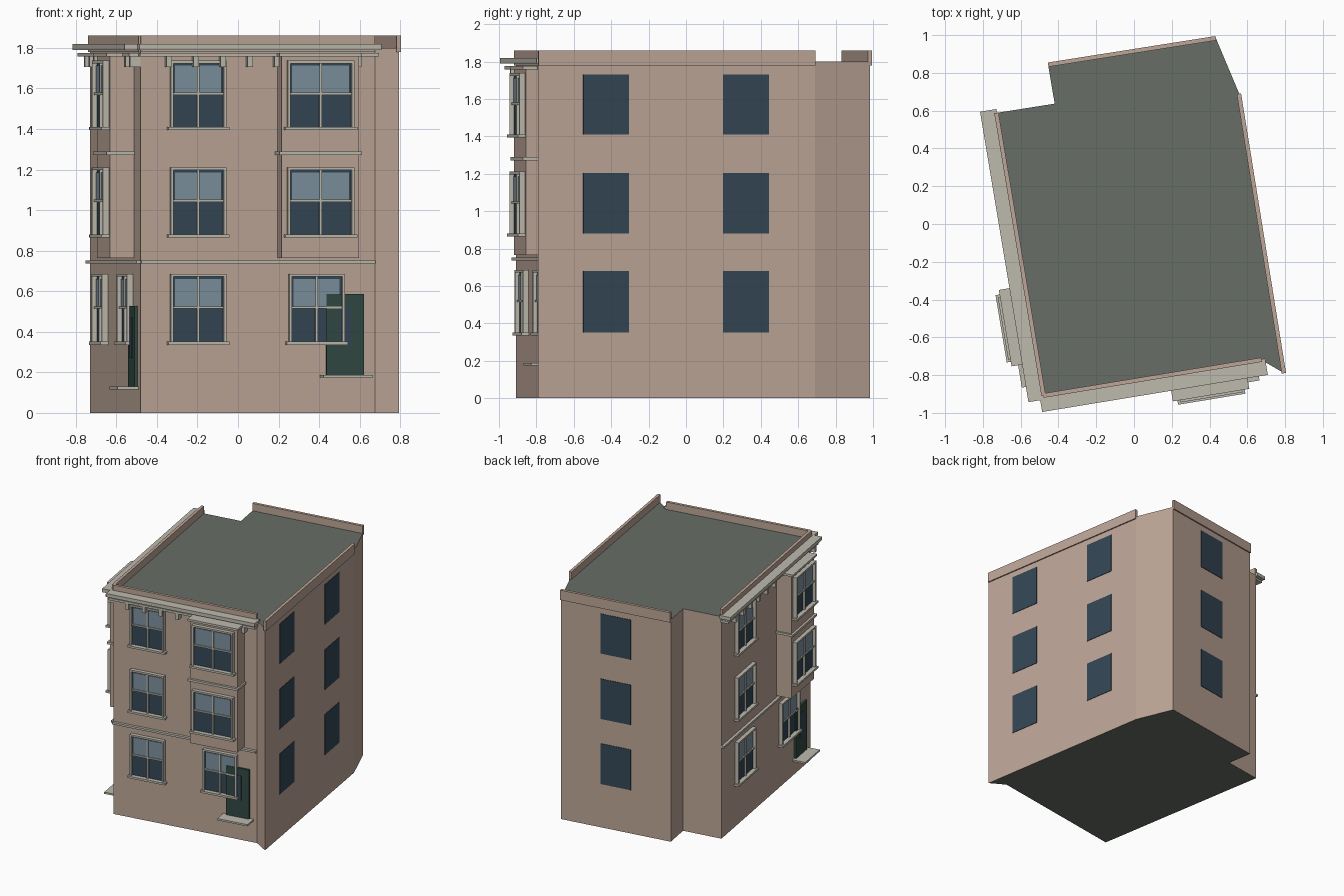
import bpy, bmesh
from mathutils import Vector

if "Cube" in bpy.data.objects:
    bpy.data.objects.remove(bpy.data.objects["Cube"])

def material(name, r, g, b):
    m = bpy.data.materials.new(name)
    m.diffuse_color = (r, g, b, 1)
    m.use_nodes = True
    m.node_tree.nodes["Principled BSDF"].inputs["Base Color"].default_value = m.diffuse_color
    return m

WALL = material("stucco", .51, .38, .31)
TRIM = material("trim", .51, .49, .42)
ROOF = material("roofing", .14, .155, .135)
DARK = material("dark_glass", .034, .061, .091)
LIGHT = material("light_glass", .205, .283, .342)
DOOR = material("door_green", .03, .065, .054)

def finish(bm, name, *mats):
    bmesh.ops.recalc_face_normals(bm, faces=bm.faces[:])
    me = bpy.data.meshes.new(name)
    bm.to_mesh(me)
    bm.free()
    for m in mats:
        me.materials.append(m)
    ob = bpy.data.objects.new(name, me)
    bpy.context.collection.objects.link(ob)
    return ob

class Facade:
    """Vertical plane: u runs along the wall, d runs outward, z is up."""
    def __init__(self, name, p, q, flip=False):
        self.name, self.p = name, Vector(p)
        v = Vector(q) - self.p
        self.length = v.length
        self.u = v.normalized()
        self.n = Vector((self.u.y, -self.u.x)) * (-1 if flip else 1)

    def boxes(self, name, mat, *items):
        """Each item is (u0, u1, z0, z1, d0, d1); all are joined in one part."""
        bm = bmesh.new()
        for u0, u1, z0, z1, d0, d1 in items:
            vs = bmesh.ops.create_cube(bm, size=1)["verts"]
            for v in vs:
                xy = (self.p + self.u * (u0 if v.co.x < 0 else u1)
                      + self.n * (d0 if v.co.y < 0 else d1))
                v.co = (xy.x, xy.y, z0 if v.co.z < 0 else z1)
        return finish(bm, f"{self.name}_{name}", mat)

    def sash_window(self, tag, c, w, z0, z1, d=0):
        a, b, t = c - w / 2, c + w / 2, .012
        mid = z0 + (z1 - z0) * .53
        self.boxes(f"window_glass_{tag}", DARK, (a, b, z0, z1, d - .005, d + .006))
        self.boxes(f"upper_sash_{tag}", LIGHT,
                   (a + .02, b - .02, mid, z1 - .02, d, d + .012))
        self.boxes(f"window_frame_{tag}", TRIM,
                   (a - .004, a + .009, z0, z1, d, d + .03),
                   (b - .009, b + .004, z0, z1, d, d + .03),
                   (a - .004, b + .004, z1 - .008, z1 + .006, d, d + .03),
                   (c - .006, c + .006, z0, z1, d, d + .02),
                   (a, b, mid - t, mid, d, d + .02))
        self.boxes(f"sill_{tag}", TRIM,
                   (a - .018, b + .018, z0 - .016, z0, d, d + .04))

# footprint corners, counter-clockwise from the front left
A, B, C, D = (-.48, -.91), (.675, -.72), (.795, -.79), (.557, .69)
E, F, G, H = (.433, .985), (-.455, .845), (-.42, .637), (-.73, .588)

# main body with roof and base
bm = bmesh.new()
base = bm.faces.new([bm.verts.new((x, y, 0)) for x, y in (A, B, C, D, E, F, G, H)])
ext = bmesh.ops.extrude_face_region(bm, geom=[base], use_keep_orig=True)
for v in ext["geom"]:
    if isinstance(v, bmesh.types.BMVert):
        v.co.z = 1.8
for f in bm.faces:
    f.material_index = 1 if len(f.verts) > 4 else 0
finish(bm, "building_body", WALL, ROOF)

front = Facade("front", A, B)
left = Facade("left", A, H, flip=True)
right = Facade("right", C, D)
back = Facade("back", E, F)
FLOORS = [(.352, .68), (.88, 1.205), (1.41, 1.732)]

# parapets
for s in (front, left, right, back):
    s.boxes("parapet", WALL, (0, s.length, 1.78, 1.86, -.013, .01))

# plain windows on the right and back
for s, fractions in ((right, (.245, .75)), (back, (.5,))):
    for i, f in enumerate(fractions):
        c = f * s.length
        for j, (z0, z1) in enumerate(FLOORS):
            s.boxes(f"plain_window_{i}_{j}", DARK,
                    (c - .124, c + .124, z0, z1, -.005, .004))

# street facades: plain window column, bay column, door and mouldings
BAY_D = .122
for s, c_plain, c_bay, c_door, z_door, w in (
        (front, .285, .877, 1.02, .188, .27),
        (left, 1.137, .387, .185, .13, .30)):
    L = s.length
    for j, (z0, z1) in enumerate(FLOORS):
        s.sash_window(f"plain_{j}", c_plain, w, z0, z1)
    s.sash_window("below_bay", c_bay, w, *FLOORS[0])

    # projecting bay over the two upper floors
    a, b = c_bay - .193, c_bay + .193
    s.boxes("bay", WALL, (a, b, .765, 1.277, -.01, BAY_D),
            (a, b, 1.277, 1.765, -.01, BAY_D))
    s.boxes("bay_cap", TRIM, (a - .012, b + .012, 1.272, 1.29, 0, BAY_D + .018),
            (a - .012, b + .012, 1.758, 1.775, 0, BAY_D + .018))
    for j in (1, 2):
        s.sash_window(f"bay_{j}", c_bay, .325, *FLOORS[j], d=BAY_D)

    # door, door pane and step
    a, b = c_door - .093, c_door + .093
    s.boxes("door", DOOR, (a, b, z_door, z_door + .398, -.005, .016))
    s.boxes("door_pane", DARK, (c_door - .03, c_door + .03, z_door + .14,
                                z_door + .34, 0, .02))
    s.boxes("step", TRIM, (a - .03, b + .03, z_door - .014, z_door, -.005, .105))

    # string course, cornice layers and brackets
    s.boxes("string_course", TRIM, (0, L, .736, .752, -.005, .022))
    s.boxes("cornice", TRIM, (-.02, L + .02, 1.79, 1.818, -.005, .083),
            (-.012, L + .01, 1.757, 1.775, -.005, .06))
    spots = [.135 * i + (0 if s is front else .02) for i in range(12)]
    s.boxes("brackets", TRIM, *[
        (u - .014, u + .014, 1.705, 1.757, -.005, .052) for u in spots
        if .01 < u < L - .03 and abs(u - c_bay) > .195])
